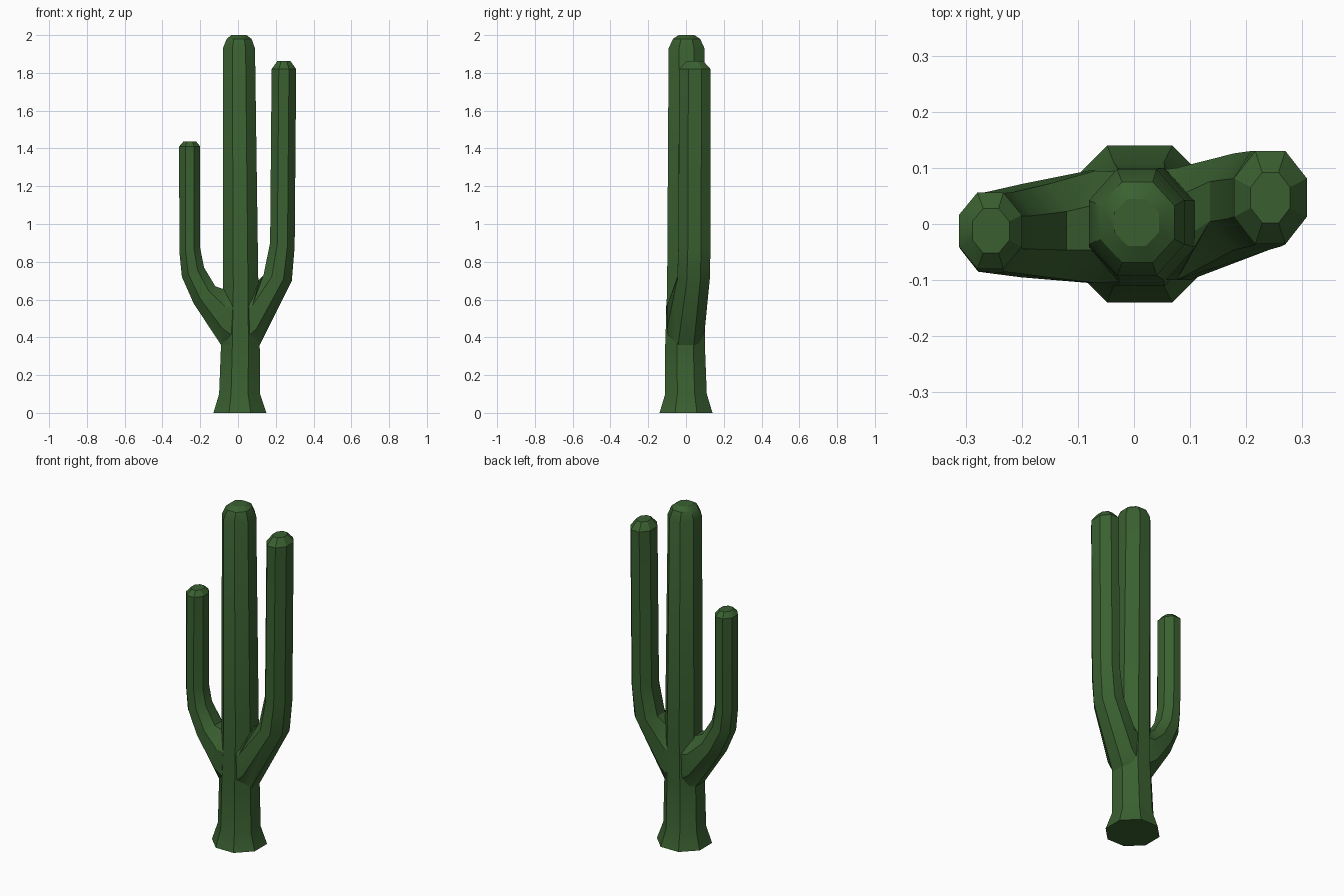
import bpy, bmesh, math
from mathutils import Vector

if "Cube" in bpy.data.objects:
    bpy.data.objects.remove(bpy.data.objects["Cube"])

green = bpy.data.materials.new("cactus_green")
green.use_nodes = True
colour = (0.042, 0.117, 0.03, 1)
green.diffuse_color = colour
green.node_tree.nodes["Principled BSDF"].inputs["Base Color"].default_value = colour

SIDES = 8


def loft(name, rings):
    """Join octagons given as (inner x, inner z, outer x, outer z, y centre, y radius)."""
    bm = bmesh.new()
    loops = []
    for xi, zi, xo, zo, yc, ry in rings:
        centre = Vector(((xi + xo) / 2, yc, (zi + zo) / 2))
        across = Vector(((xo - xi) / 2, 0, (zo - zi) / 2))
        grow = 1 / math.cos(math.pi / SIDES)
        loop = []
        for i in range(SIDES):
            a = (i + 0.5) * 2 * math.pi / SIDES
            offset = across * math.cos(a) + Vector((0, ry * math.sin(a), 0))
            loop.append(bm.verts.new(centre + offset * grow))
        loops.append(loop)
    for low, high in zip(loops, loops[1:]):
        for i in range(SIDES):
            j = (i + 1) % SIDES
            bm.faces.new((low[i], low[j], high[j], high[i]))
    bm.faces.new(loops[0])
    bm.faces.new(loops[-1])
    bmesh.ops.recalc_face_normals(bm, faces=bm.faces)
    mesh = bpy.data.meshes.new(name)
    bm.to_mesh(mesh)
    bm.free()
    mesh.materials.append(green)
    obj = bpy.data.objects.new(name, mesh)
    bpy.context.collection.objects.link(obj)
    return obj


# Trunk: flared foot, straight stem, rounded crown
trunk = loft("cactus", [
    (-0.13, 0, 0.15, 0, 0, 0.14),
    (-0.10, 0.1, 0.117, 0.1, 0, 0.11),
    (-0.09, 0.36, 0.115, 0.36, -0.005, 0.105),
    (-0.08, 0.66, 0.108, 0.66, 0, 0.1),
    (-0.08, 1.93, 0.09, 1.93, 0.003, 0.095),
    (-0.06, 1.98, 0.072, 1.98, 0.003, 0.072),
    (-0.035, 2, 0.045, 2, 0.003, 0.042),
])

# Tall left arm: wide web at the trunk, bend, upright column, bevelled tip
left_arm = loft("left_arm", [
    (-0.04, 0.66, 0.07, 0.28, -0.005, 0.095),
    (0.06, 0.655, 0.115, 0.36, 0, 0.1),
    (0.135, 0.73, 0.285, 0.70, 0.04, 0.086),
    (0.17, 0.9, 0.30, 0.88, 0.045, 0.085),
    (0.178, 1.82, 0.308, 1.82, 0.047, 0.083),
    (0.208, 1.862, 0.278, 1.862, 0.047, 0.045),
])

# Short right arm
right_arm = loft("right_arm", [
    (0.06, 0.65, -0.05, 0.30, -0.005, 0.095),
    (-0.06, 0.65, -0.09, 0.36, -0.005, 0.1),
    (-0.12, 0.67, -0.235, 0.58, -0.012, 0.083),
    (-0.18, 0.77, -0.297, 0.72, -0.015, 0.072),
    (-0.2, 0.87, -0.31, 0.85, -0.015, 0.07),
    (-0.2, 1.41, -0.312, 1.41, -0.012, 0.068),
    (-0.222, 1.438, -0.288, 1.438, -0.012, 0.04),
])

# Fuse the arms into the trunk
bpy.ops.object.select_all(action="DESELECT")
bpy.context.view_layer.objects.active = trunk
trunk.select_set(True)
for arm in (left_arm, right_arm):
    fuse = trunk.modifiers.new("fuse", "BOOLEAN")
    fuse.operation = "UNION"
    fuse.solver = "EXACT"
    fuse.object = arm
    bpy.ops.object.modifier_apply(modifier=fuse.name)
    bpy.data.objects.remove(arm)
bpy.ops.object.shade_smooth_by_angle(angle=math.radians(30))
